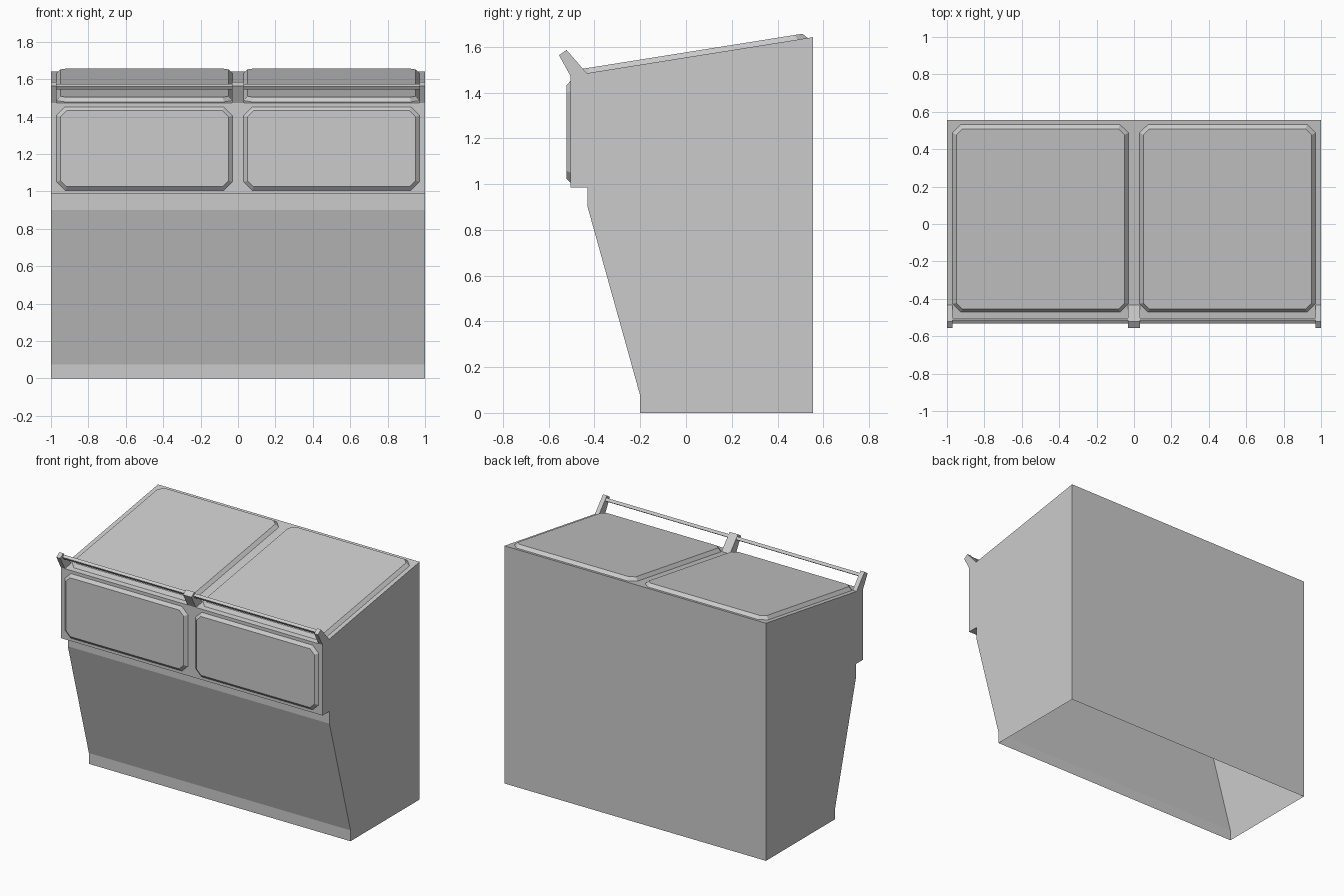
import bpy, bmesh, math
from mathutils import Vector

if "Cube" in bpy.data.objects:
    bpy.data.objects.remove(bpy.data.objects["Cube"])


def finish(bm, name):
    bmesh.ops.recalc_face_normals(bm, faces=bm.faces)
    mesh = bpy.data.meshes.new(name)
    bm.to_mesh(mesh)
    bm.free()
    obj = bpy.data.objects.new(name, mesh)
    bpy.context.collection.objects.link(obj)
    return obj


def extrude_profile(name, profile, x0, x1, open_edge=None):
    """Extrude a (y, z) profile along x; open_edge leaves one side face out."""
    bm = bmesh.new()
    a = [bm.verts.new((x0, y, z)) for y, z in profile]
    b = [bm.verts.new((x1, y, z)) for y, z in profile]
    n = len(profile)
    for i in range(n):
        if i != open_edge:
            j = (i + 1) % n
            bm.faces.new((a[i], a[j], b[j], b[i]))
    bm.faces.new(a)
    bm.faces.new(b)
    return finish(bm, name)


def octagon(w, h, c):
    """Rectangle outline (half sizes w, h) with corners cut by c."""
    return [(w - c, -h), (w, -h + c), (w, h - c), (w - c, h),
            (-w + c, h), (-w, h - c), (-w, -h + c), (-w + c, -h)]


def raised_panel(name, centre, v_axis, normal, w, h, lift, inset=0.02, cut=0.045):
    """Cut-corner panel with sloping rim; its u axis is x."""
    bm = bmesh.new()
    u = Vector((1, 0, 0))
    rings = []
    for ww, hh, c, up in ((w, h, cut, 0), (w - inset, h - inset, cut - 0.012, lift)):
        rings.append([bm.verts.new(centre + u * p + v_axis * q + normal * up)
                      for p, q in octagon(ww, hh, c)])
    for i in range(8):
        j = (i + 1) % 8
        bm.faces.new((rings[0][i], rings[0][j], rings[1][j], rings[1][i]))
    top = bm.faces.new(rings[1])
    obj = finish(bm, name)
    # make sure the open shell faces outwards
    if obj.data.polygons[-1].normal.dot(normal) < 0:
        obj.data.flip_normals()
    return obj


# Body shell, open underneath
front_top, back_top = Vector((0, -0.505, 1.473)), Vector((0, 0.555, 1.642))
extrude_profile("body", [(-0.20, 0), (0.555, 0), (0.555, 1.642), (-0.505, 1.473),
                         (-0.505, 0.985), (-0.43, 0.985), (-0.43, 0.90),
                         (-0.20, 0.075)], -1, 1, open_edge=0)

# Sloping lids and front panels, one pair on each side
slope = (back_top - front_top).normalized()
lid_normal = Vector((0, -slope.z, slope.y))
lid_mid = front_top.lerp(back_top, 0.505)
for side, x in (("left", -0.5), ("right", 0.5)):
    raised_panel("lid_" + side, lid_mid + Vector((x, 0, 0)), slope, lid_normal,
                 0.47, 0.508, 0.022)
    raised_panel("front_panel_" + side, Vector((x, -0.505, 1.228)),
                 Vector((0, 0, 1)), Vector((0, -1, 0)), 0.47, 0.223, 0.018)

# Rail brackets
bracket = [(-0.505, 1.473), (-0.555, 1.563), (-0.522, 1.586), (-0.433, 1.484)]
for name, x0, x1 in (("left", -1, -0.97), ("middle", -0.032, 0.032), ("right", 0.97, 1)):
    extrude_profile("rail_bracket_" + name, bracket, x0, x1)

# Square rail, tilted to match the brackets
rail = [(-0.517 + 0.0145 * math.cos(math.radians(a)),
         1.559 + 0.0145 * math.sin(math.radians(a))) for a in (-10, 80, 170, 260)]
extrude_profile("rail", rail, -0.98, 0.98)
